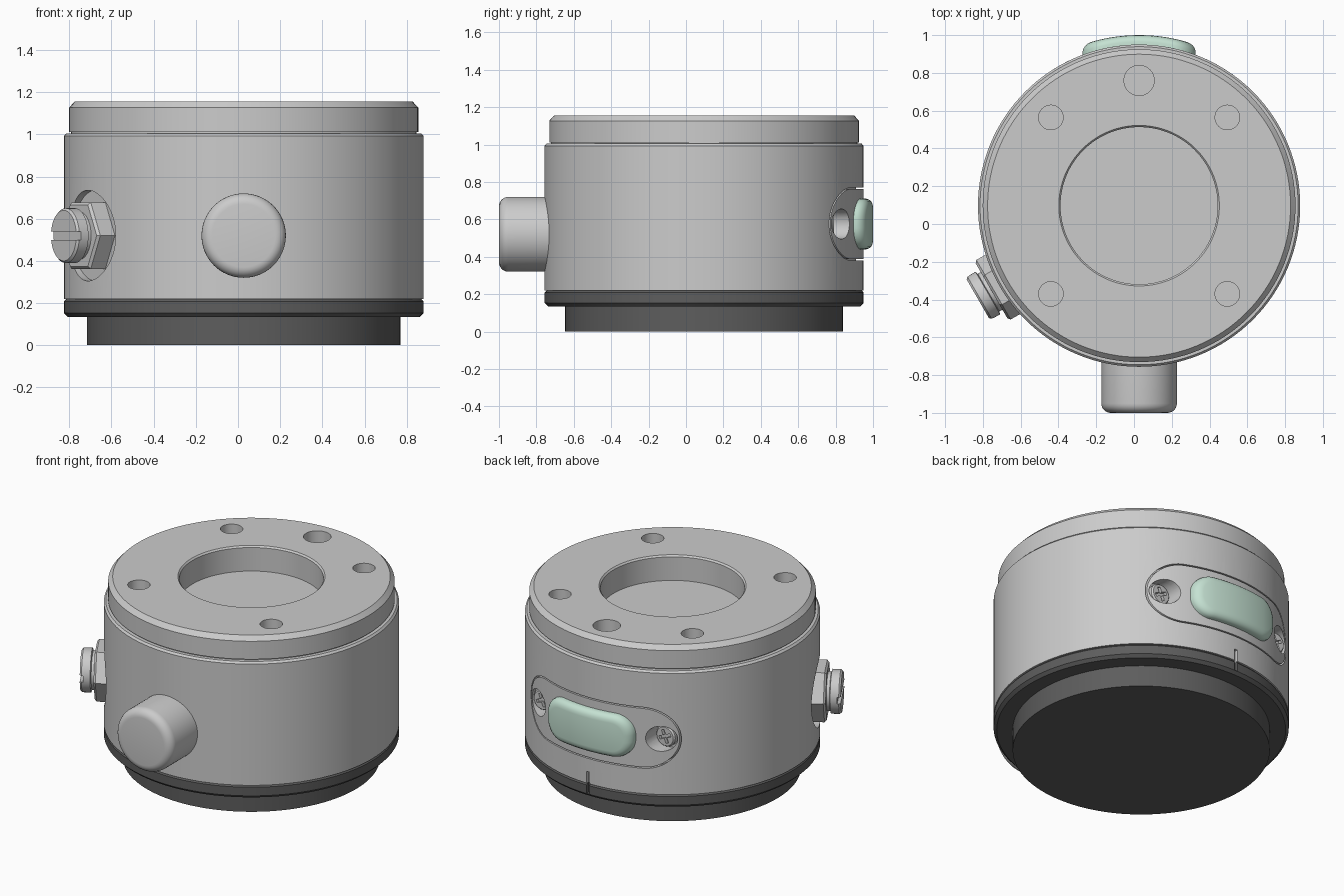
import bpy, bmesh, math
from mathutils import Matrix, Vector

if "Cube" in bpy.data.objects:
    bpy.data.objects.remove(bpy.data.objects["Cube"])

CX, CY, R = 0.027, 0.097, 0.853      # main axis position and outer radius
UP = Vector((0, 0, 1))


def material(name, rgb):
    m = bpy.data.materials.new(name)
    m.diffuse_color = (*rgb, 1)
    m.use_nodes = True
    m.node_tree.nodes["Principled BSDF"].inputs["Base Color"].default_value = m.diffuse_color
    return m


dark = material("dark_grey", (0.11, 0.11, 0.11))
green = material("pale_green", (0.56, 0.76, 0.65))


def finish(name, bm, matrix, mat=None):
    bmesh.ops.recalc_face_normals(bm, faces=bm.faces)
    me = bpy.data.meshes.new(name)
    bm.transform(matrix)
    bm.to_mesh(me)
    bm.free()
    ob = bpy.data.objects.new(name, me)
    bpy.context.collection.objects.link(ob)
    if mat:
        me.materials.append(mat)
    return ob


def axis(z=0.0):
    return Matrix.Translation((CX, CY, z))


def radial(angle, z):
    """Frame on the main axis whose local Z points outwards, local Y up."""
    a = math.radians(angle)
    d = Vector((math.cos(a), math.sin(a), 0))
    x = UP.cross(d)
    return axis(z) @ Matrix((x, UP, d)).transposed().to_4x4()


def lathe(name, profile, matrix, seg=128, mat=None):
    """Revolve (radius, height) points about local Z, closing the ends."""
    bm = bmesh.new()
    rings = []
    for r, h in profile:
        if r == 0:
            rings.append([bm.verts.new((0, 0, h))] * seg)
        else:
            rings.append([bm.verts.new((r * math.cos(t), r * math.sin(t), h))
                          for t in (2 * math.pi * i / seg for i in range(seg))])
    for a, b in zip(rings, rings[1:]):
        for i in range(seg):
            j = (i + 1) % seg
            bm.faces.new(dict.fromkeys((a[i], a[j], b[j], b[i])))
    return finish(name, bm, matrix, mat)


def cylinder(name, r, h0, h1, matrix, seg=48):
    return lathe(name, [(0, h0), (r, h0), (r, h1), (0, h1)], matrix, seg)


def box(name, size, matrix):
    bm = bmesh.new()
    bmesh.ops.create_cube(bm, size=1)
    bm.transform(Matrix.Diagonal((*size, 1)))
    return finish(name, bm, matrix)


def curved_slab(name, half_w, half_h, corner, layers, z, mat=None):
    """Rounded slab wrapped on the back of the body; layers = (inset, height)."""
    bm = bmesh.new()
    rings = []
    for inset, h in layers:
        w, v, c = half_w - inset, half_h - inset, corner - inset
        arc = [(w - c + c * math.cos(t), v - c + c * math.sin(t))
               for t in (math.pi / 2 * (k + 0.5) / 12.5 for k in range(13))]
        line = [((w - c) * (1 - k / 12), v) for k in range(1, 12)]
        half = arc + line
        top = half + [(0, v)] + [(-x, y) for x, y in reversed(half)]
        outline = top + [(x, -y) for x, y in reversed(top)]
        rings.append([bm.verts.new((x, math.sqrt((R + h) ** 2 - x * x), y))
                      for x, y in outline])
    n = len(rings[0])
    for a, b in zip(rings, rings[1:]):
        for i in range(n):
            j = (i + 1) % n
            bm.faces.new((a[i], a[j], b[j], b[i]))
    for ring in (rings[0], rings[-1]):
        for i in range(n // 2 - 1):
            bm.faces.new((ring[i], ring[i + 1], ring[n - 2 - i], ring[n - 1 - i]))
    return finish(name, bm, axis(z), mat)


def cut(targets, cutters):
    for ob in targets:
        bpy.context.view_layer.objects.active = ob
        for c in cutters:
            mod = ob.modifiers.new("cut", 'BOOLEAN')
            mod.operation, mod.solver, mod.object = 'DIFFERENCE', 'EXACT', c
            bpy.ops.object.modifier_apply(modifier=mod.name)
    for c in cutters:
        bpy.data.objects.remove(c)


# Base disc and chamfered ring
lathe("base_disc", [(0, 0), (0.743, 0), (0.743, 0.14), (0, 0.14)], axis(), mat=dark)
ring = lathe("base_ring", [(0, 0.135), (0.835, 0.135), (R, 0.153), (R, 0.208),
                           (0.842, 0.22), (0, 0.22)], axis(), mat=dark)

# Housing with stepped cap and central recess
housing = lathe("housing", [
    (0, 0.22), (R, 0.22), (R, 0.993), (0.842, 1.005), (0.82, 1.005), (0.82, 1.012),
    (0.828, 1.012), (0.828, 1.127), (0.802, 1.155), (0.425, 1.155), (0.416, 1.145),
    (0.416, 0.995), (0, 0.995)], axis())

# Holes in the cap
holes = [cylinder("hole_cutter", 0.065, 1.0, 1.3,
                  axis() @ Matrix.Translation((sx * 0.467, sy * 0.467, 0)))
         for sx in (-1, 1) for sy in (-1, 1)]
holes.append(cylinder("hole_cutter", 0.08, 1.0, 1.3,
                      axis() @ Matrix.Translation((0, 0.663, 0))))
cut([housing], holes)

# Round side button at the front
knob = [(0, 0.7), (0.2, 0.7), (0.2, 1.047)]
knob += [(0.15 + 0.05 * math.cos(t), 1.047 + 0.05 * math.sin(t))
         for t in (math.pi / 2 * k / 6 for k in range(1, 7))]
lathe("side_button", knob + [(0, 1.097)], radial(270, 0.52), 64)

# Plug: spot face, hex nut, slotted head
plug = radial(210, 0.52)
cut([housing], [cylinder("spot_cutter", 0.215, 0.81, 1.0, plug, 64)])
lathe("plug_nut", [(0, 0.80), (0.182, 0.80), (0.182, 0.89), (0.168, 0.902), (0, 0.902)],
      plug, 6)
head = lathe("plug_head", [(0, 0.89), (0.115, 0.89), (0.115, 0.92), (0.13, 0.925),
                           (0.13, 0.975), (0.12, 0.986), (0, 0.986)], plug, 48)
cut([head], [box("slot_cutter", (0.4, 0.04, 0.04), plug @ Matrix.Translation((0, 0, 0.986)))])

# Back window: pocket, flush plate, green lens
Z = 0.575
cut([housing], [curved_slab("pocket_cutter", 0.53, 0.195, 0.19,
                            [(0, -0.04), (0, 0.08)], Z)])
plate = curved_slab("window_plate", 0.522, 0.187, 0.182, [(0, -0.04), (0, 0)], Z)
curved_slab("window_lens", 0.3, 0.135, 0.12,
            [(0, -0.02), (0, 0.015), (0.004, 0.028), (0.013, 0.039),
             (0.027, 0.047), (0.045, 0.05)], Z, green)

# Recessed cross-slot screws either side of the lens
screws = [radial(90, Z) @ Matrix.Translation((s * 0.433, 0, 0)) for s in (-1, 1)]
cut([housing, plate], [cylinder("screw_hole_cutter", 0.08, 0.655, 1.0, m) for m in screws])
for side, m in zip(("right", "left"), screws):
    screw = lathe("screw_" + side, [(0, 0.645), (0.066, 0.645), (0.066, 0.685),
                                    (0.058, 0.695), (0, 0.695)], m, 32)
    top = m @ Matrix.Translation((0, 0, 0.695)) @ Matrix.Rotation(0.4, 4, 'Z')
    cut([screw], [box("cross_cutter", (0.085, 0.02, 0.04), top),
                  box("cross_cutter", (0.02, 0.085, 0.04), top)])

# Index notch across the housing and ring at the back
cut([housing, ring], [box("notch_cutter", (0.02, 0.14, 0.04),
                          radial(90, 0.225) @ Matrix.Translation((0, 0, R)))])

# Smooth shading with sharp edges kept
for ob in bpy.context.scene.objects:
    ob.select_set(True)
bpy.context.view_layer.objects.active = housing
bpy.ops.object.shade_smooth_by_angle(angle=math.radians(25))
